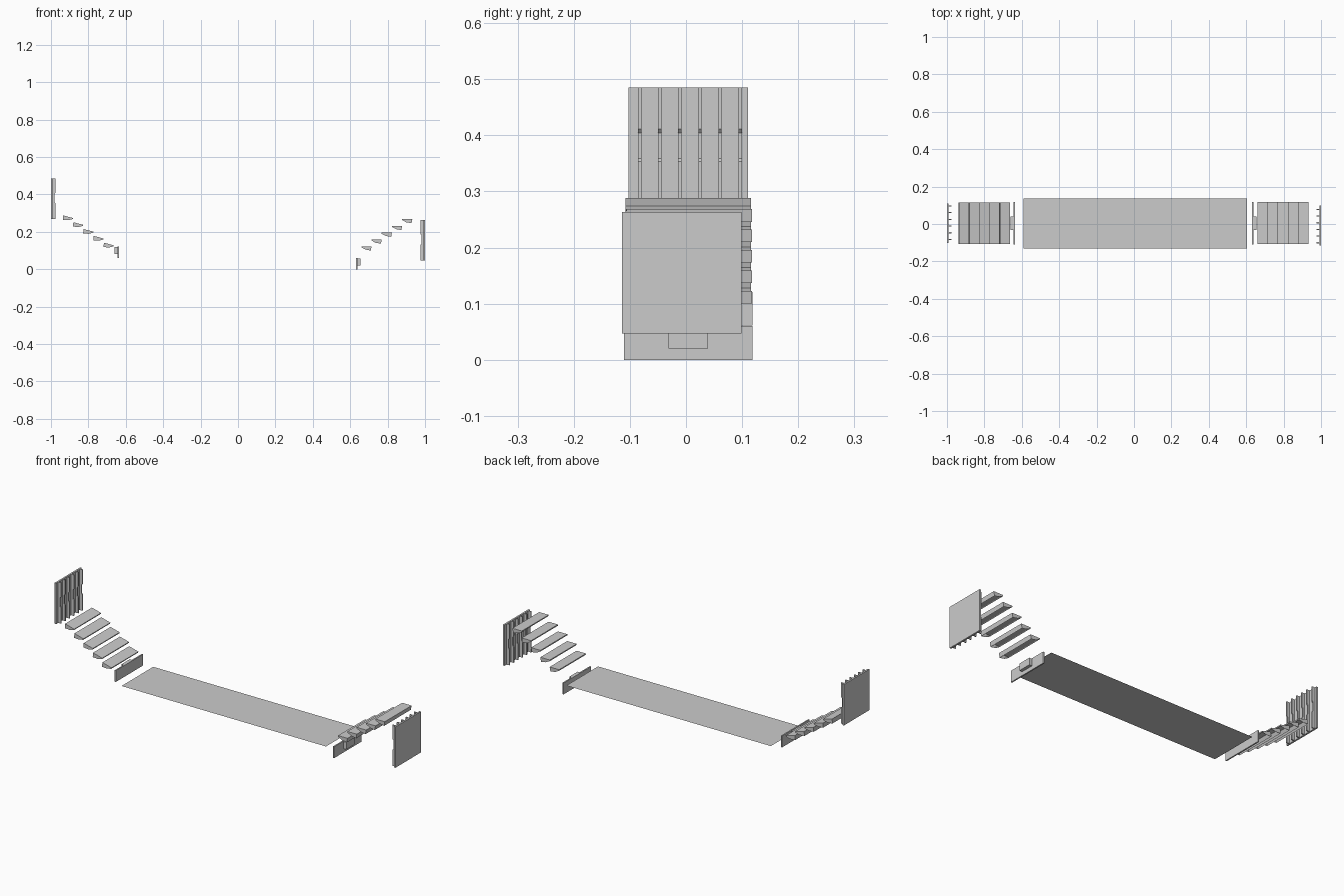
import bpy, bmesh
from math import pi

if "Cube" in bpy.data.objects:
    bpy.data.objects.remove(bpy.data.objects["Cube"])


def add_object(name, bm, loc, turn=0.0, tilt=0.0):
    bmesh.ops.recalc_face_normals(bm, faces=bm.faces)
    mesh = bpy.data.meshes.new(name)
    bm.to_mesh(mesh)
    bm.free()
    ob = bpy.data.objects.new(name, mesh)
    ob.location = loc
    ob.rotation_euler = (0, tilt, turn)
    bpy.context.collection.objects.link(ob)
    return ob


def prism(bm, profile, y0, y1):
    """Extrude an xz profile from y0 to y1."""
    face = bm.faces.new([bm.verts.new((x, y0, z)) for x, z in profile])
    out = bmesh.ops.extrude_face_region(bm, geom=[face])["geom"]
    verts = [g for g in out if isinstance(g, bmesh.types.BMVert)]
    bmesh.ops.translate(bm, verts=verts, vec=(0, y1 - y0, 0))


def box(bm, x0, x1, y0, y1, z0, z1):
    prism(bm, [(x0, z0), (x1, z0), (x1, z1), (x0, z1)], y0, y1)


# Ribbed end panel: local outer face at x = 0, ribs pointing to -x
def ribbed_panel(name, loc, turn):
    bm = bmesh.new()
    box(bm, -0.009, 0, -0.1065, 0.1065, 0, 0.216)
    rib = [(-0.008, 0), (-0.025, 0), (-0.025, 0.084), (-0.019, 0.09),
           (-0.019, 0.135), (-0.025, 0.142), (-0.025, 0.216), (-0.008, 0.216)]
    for i in range(6):
        y = -0.0925 + 0.0358 * i
        prism(bm, rib, y - 0.003, y + 0.003)
    add_object(name, bm, loc, turn)


# Hollow wedge slat: local outer top edge at origin, open underneath
def slat(name, loc, turn, tilt):
    bm = bmesh.new()
    prism(bm, [(0, 0), (-0.055, 0), (-0.055, -0.006), (-0.032, -0.018),
               (-0.004, -0.023)], -0.112, 0.112)
    bmesh.ops.recalc_face_normals(bm, faces=bm.faces)
    under = [f for f in bm.faces if f.normal.z < -0.5]
    bmesh.ops.inset_region(bm, faces=under, thickness=0.006)
    for v in {v for f in under for v in f.verts}:
        v.co.z = -0.004
    add_object(name, bm, loc, turn, tilt)


# Inner stop plate with a small outward block
def stop_plate(name, loc, turn):
    bm = bmesh.new()
    box(bm, 0, 0.007, -0.1145, 0.1145, 0, 0.06)
    box(bm, 0.007, 0.023, -0.035, 0.035, 0.02, 0.057)
    add_object(name, bm, loc, turn)


ribbed_panel("right_ribbed_panel", (1.0, -0.008, 0.047), 0)
ribbed_panel("left_ribbed_panel", (-1.0, 0.004, 0.269), pi)
stop_plate("right_stop_plate", (0.632, 0.004, 0), 0)
stop_plate("left_stop_plate", (-0.637, 0.004, 0.061), pi)
for i in range(5):
    slat(f"right_slat_{i + 1}", (0.932 - 0.0545 * i, 0.006, 0.269 - 0.0365 * i), 0, 0)
    slat(f"left_slat_{i + 1}", (-0.935 + 0.0545 * i, 0.004, 0.288 - 0.0365 * i), pi, -0.26)

# Flat centre sheet
bm = bmesh.new()
bm.faces.new([bm.verts.new(p) for p in ((-0.59, -0.13, 0), (0.605, -0.13, 0),
                                        (0.605, 0.135, 0), (-0.59, 0.135, 0))])
sheet = add_object("centre_sheet", bm, (0, 0, 0.06))
if sheet.data.polygons[0].normal.z < 0:
    sheet.data.flip_normals()
